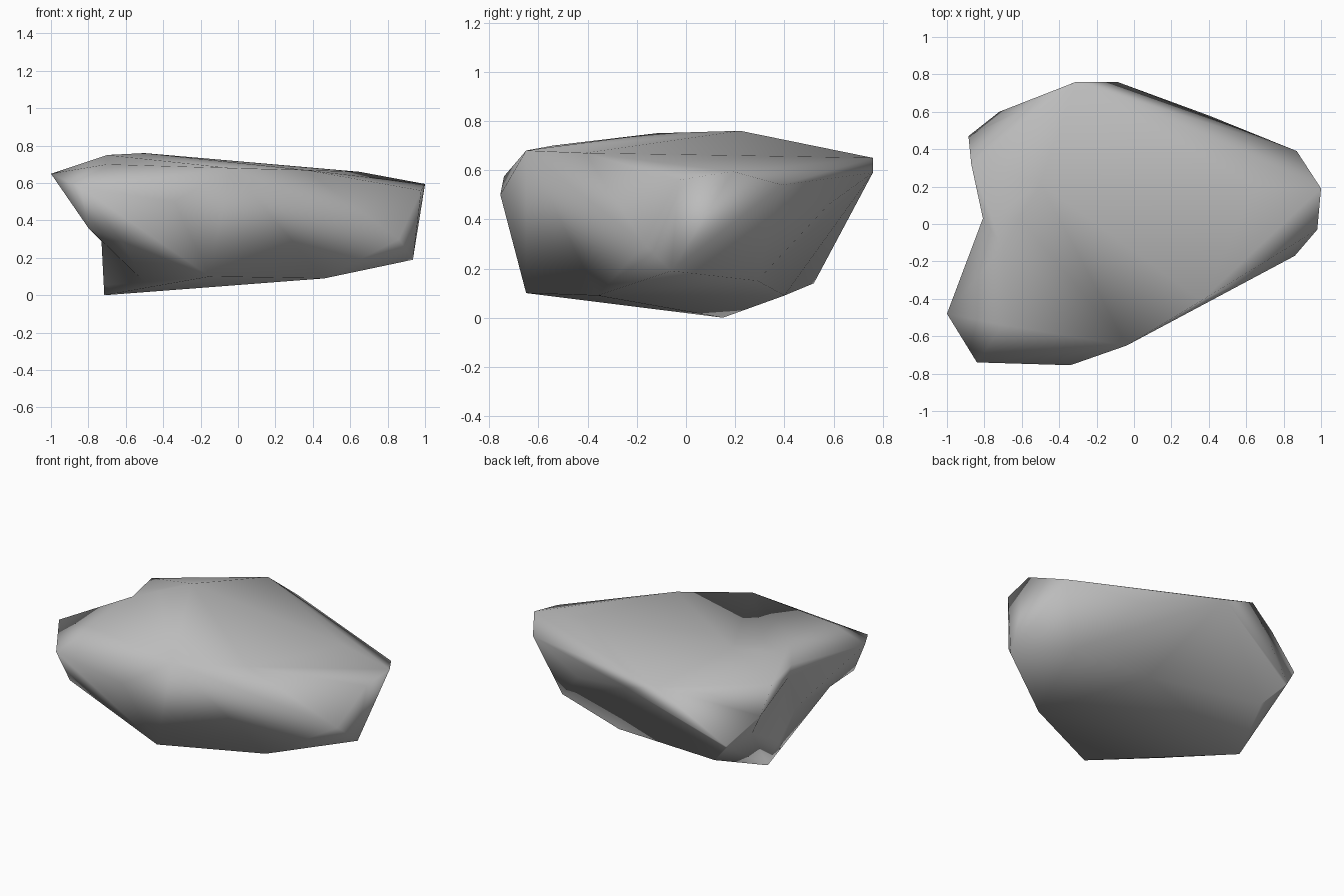
import bpy
import bmesh
from mathutils import Vector

default_cube = bpy.data.objects.get("Cube")
if default_cube:
    bpy.data.objects.remove(default_cube, do_unlink=True)


def make_material(name, colour):
    material = bpy.data.materials.new(name)
    material.use_nodes = True
    material.diffuse_color = colour
    material.node_tree.nodes["Principled BSDF"].inputs["Base Color"].default_value = colour
    return material


# Corner points of the boulder, grouped by layer
underside = [
    (-.715, .15, 0), (-.5, -.24, .07), (-.15, -.65, .1), (.46, -.36, .09),
    (.935, -.06, .19), (.72, .29, .15), (.22, .4, .09), (-.58, .52, .14),
]
waist = [
    (-1, -.48, .65), (-.84, -.74, .575), (-.34, -.755, .5), (-.8, -.65, .36),
    (-.55, -.65, .32), (.86, -.17, .3), (.98, -.03, .56), (1, .19, .595),
    (.87, .39, .54), (-.09, .76, .59), (-.31, .76, .65), (-.885, .47, .5),
    (-.72, .6, .3),
]
crown = [
    (-.04, -.65, .68), (-.7, -.54, .7), (-.7, -.12, .75), (-.5, .22, .76),
    (.36, -.41, .67), (.65, .2, .66), (-.6, .6, .62), (-.87, .32, .66),
]

# Wrap the corners in a faceted shell
bm = bmesh.new()
for point in underside + waist + crown:
    bm.verts.new(point)
hull = bmesh.ops.convex_hull(bm, input=bm.verts[:])
leftovers = {v for v in hull["geom_interior"] + hull["geom_unused"]
             if isinstance(v, bmesh.types.BMVert)}
bmesh.ops.delete(bm, geom=list(leftovers), context="VERTS")
bmesh.ops.triangulate(bm, faces=bm.faces[:])

# Sag the long rear rim
sag = Vector((.4, .58, .46))
rim = min(bm.edges, key=lambda e: ((e.verts[0].co + e.verts[1].co) / 2 - sag).length)
split = bmesh.ops.subdivide_edges(bm, edges=[rim], cuts=1)
for item in split["geom_inner"]:
    if isinstance(item, bmesh.types.BMVert):
        item.co = sag
bmesh.ops.triangulate(bm, faces=bm.faces[:])


def cut_side(point, normal):
    """Add a loop of vertices across the hollow side and return them."""
    faces = [f for f in bm.faces if f.calc_center_median().x < -.55]
    edges = {e for f in faces for e in f.edges}
    verts = {v for f in faces for v in f.verts}
    result = bmesh.ops.bisect_plane(
        bm, geom=list(verts) + list(edges) + faces, dist=.001,
        plane_co=Vector(point), plane_no=Vector(normal))
    return [g for g in result["geom_cut"] if isinstance(g, bmesh.types.BMVert)]


# Undercut the lower side
for vert in cut_side((0, 0, .29), (0, 0, 1)):
    vert.co.x = max(vert.co.x, -.73)

# Press a notch into the side
for vert in cut_side((0, .03, 0), (0, 1, 0)):
    limit = -.72 - max(0, vert.co.z - .29) * .24
    vert.co.x = max(vert.co.x, limit)

bmesh.ops.triangulate(bm, faces=bm.faces[:])
bmesh.ops.recalc_face_normals(bm, faces=bm.faces[:])

mesh = bpy.data.meshes.new("boulder")
bm.to_mesh(mesh)
bm.free()
boulder = bpy.data.objects.new("boulder", mesh)
bpy.context.scene.collection.objects.link(boulder)
mesh.materials.append(make_material("stone grey", (.5, .5, .5, 1)))

# Soft shading, with the broad faces kept even
for polygon in mesh.polygons:
    polygon.use_smooth = True
boulder.modifiers.new("even_shading", "WEIGHTED_NORMAL")
